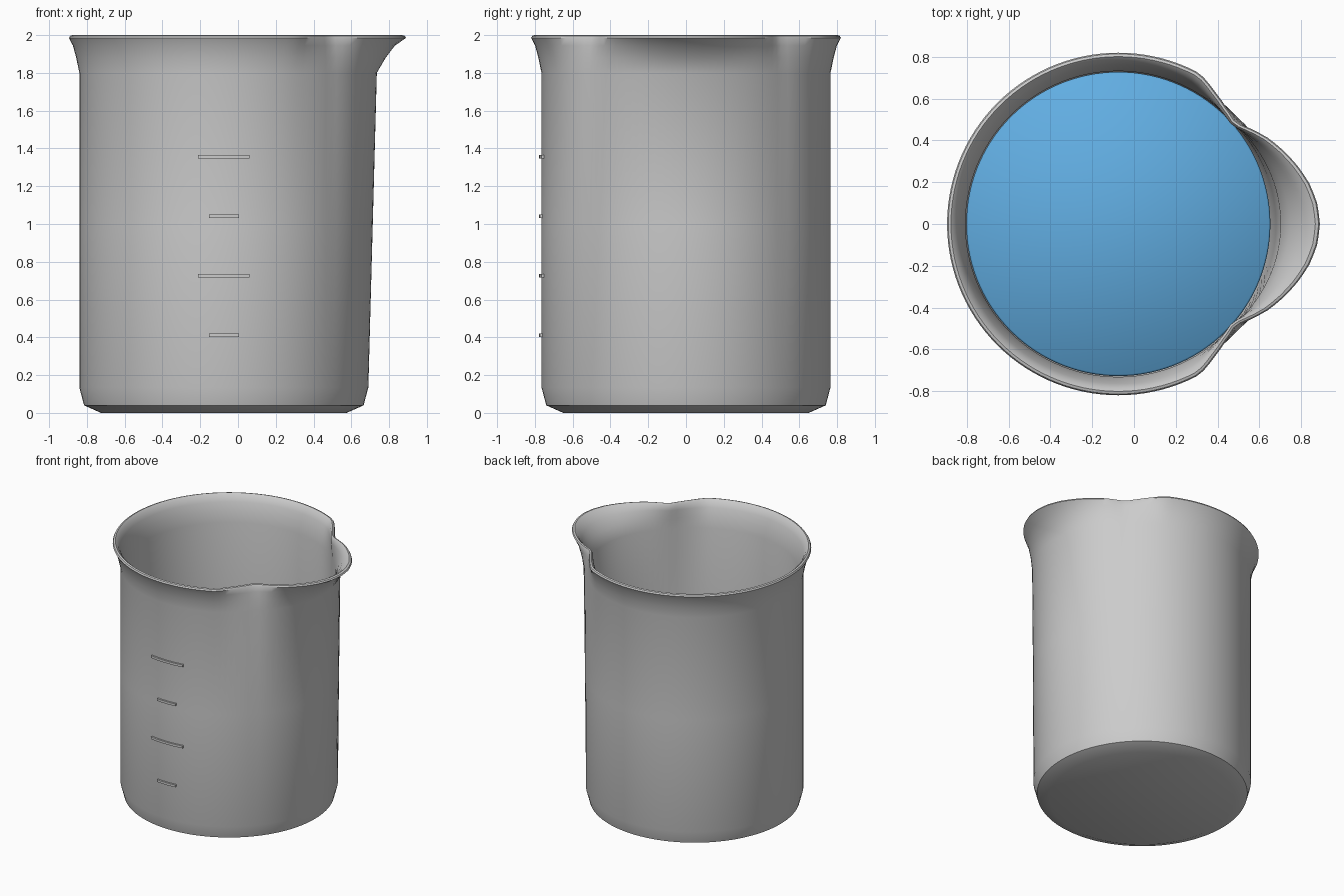
import bpy, bmesh
from math import sin, cos, pi, degrees, radians

if "Cube" in bpy.data.objects:
    bpy.data.objects.remove(bpy.data.objects["Cube"])

CX = -0.075      # axis of the round body
R = 0.765        # outer body radius
WALL = 0.033
N = 120


def lerp_table(table, x):
    for (x0, y0), (x1, y1) in zip(table, table[1:]):
        if x <= x1:
            return y0 + (y1 - y0) * (x - x0) / (x1 - x0)
    return table[-1][1]


# rim radius by angle (degrees) from the spout direction
RIM = [(0, .965), (6, .957), (12, .935), (18, .902), (24, .865), (30, .826),
       (36, .779), (39, .757), (42, .748), (48, .763), (54, .785), (60, .813),
       (63, .82), (180, .82)]


def radius(a, r, z, flare):
    d = abs(degrees((a + pi) % (2 * pi) - pi))
    bulge = 0.045 * cos(radians(d * 90 / 42)) if d < 42 else 0
    body = r + bulge * min(1, max(0, (z - 0.13) / 1.67))
    return body + flare * (lerp_table(RIM, d) - R - bulge)


def lathe(name, profile):
    """Sweep (r, z, flare) points around the axis and cap both ends."""
    bm = bmesh.new()
    rings = []
    for r, z, f in profile:
        ring = []
        for i in range(N):
            a = 2 * pi * i / N
            q = radius(a, r, z, f)
            ring.append(bm.verts.new((CX + q * cos(a), q * sin(a), z)))
        rings.append(ring)
    for lo, hi in zip(rings, rings[1:]):
        for i in range(N):
            j = (i + 1) % N
            bm.faces.new((lo[i], lo[j], hi[j], hi[i]))
    bm.faces.new(rings[0][::-1])
    bm.faces.new(rings[-1])
    return finish(name, bm)


def finish(name, bm, angle=40):
    bmesh.ops.recalc_face_normals(bm, faces=bm.faces)
    me = bpy.data.meshes.new(name)
    bm.to_mesh(me)
    bm.free()
    ob = bpy.data.objects.new(name, me)
    bpy.context.collection.objects.link(ob)
    bpy.ops.object.select_all(action='DESELECT')
    ob.select_set(True)
    bpy.context.view_layer.objects.active = ob
    bpy.ops.object.shade_smooth_by_angle(angle=radians(angle))
    return ob


# Beaker: outer wall up to the lip, then back down the inside
RI = R - WALL
outer = [(.65, 0, 0), (.74, .04, 0), (R, .135, 0), (R, 1.0, 0), (R, 1.8, 0),
         (R, 1.88, .3), (R, 1.945, .62), (R, 1.985, 1), (R - .006, 1.996, 1)]
inner = [(R - .017, 2.0, .97), (RI + .004, 1.985, .88), (RI, 1.945, .6),
         (RI, 1.88, .28), (RI, 1.8, 0), (RI, 1.0, 0), (RI, .15, 0),
         (.71, .07, 0), (.63, .035, 0)]
lathe("beaker", outer + inner)

# Liquid: a plain round fill
bm = bmesh.new()
prof = [(.625, .04), (.705, .075), (.728, .155), (.728, .79), (.72, .80)]
rings = [[bm.verts.new((CX + r * cos(2 * pi * i / N), r * sin(2 * pi * i / N), z))
          for i in range(N)] for r, z in prof]
for lo, hi in zip(rings, rings[1:]):
    for i in range(N):
        j = (i + 1) % N
        bm.faces.new((lo[i], lo[j], hi[j], hi[i]))
bm.faces.new(rings[0][::-1])
bm.faces.new(rings[-1])
liquid = finish("liquid", bm, 60)
mat = bpy.data.materials.new("liquid_blue")
mat.diffuse_color = (0.12, 0.42, 0.76, 1)
mat.use_nodes = True
mat.node_tree.nodes["Principled BSDF"].inputs["Base Color"].default_value = mat.diffuse_color
liquid.data.materials.append(mat)


# Graduation marks: thin curved bars on the front wall
def mark(name, z, half, h=0.009, steps=8):
    bm = bmesh.new()
    rows = []
    for i in range(steps + 1):
        x = -half + 2 * half * i / steps
        a = x / R
        rows.append([bm.verts.new((CX + r * sin(a), -r * cos(a), z + dz))
                     for r, dz in ((.755, -h), (.778, -h), (.778, h), (.755, h))])
    for p, q in zip(rows, rows[1:]):
        for k in range(4):
            m = (k + 1) % 4
            bm.faces.new((p[k], p[m], q[m], q[k]))
    bm.faces.new(rows[0])
    bm.faces.new(rows[-1])
    finish(name, bm, 30)


for i, z in enumerate((.41, .725, 1.04, 1.355)):
    mark(f"graduation_mark_{i + 1}", z, 0.135 if i % 2 else 0.078)
